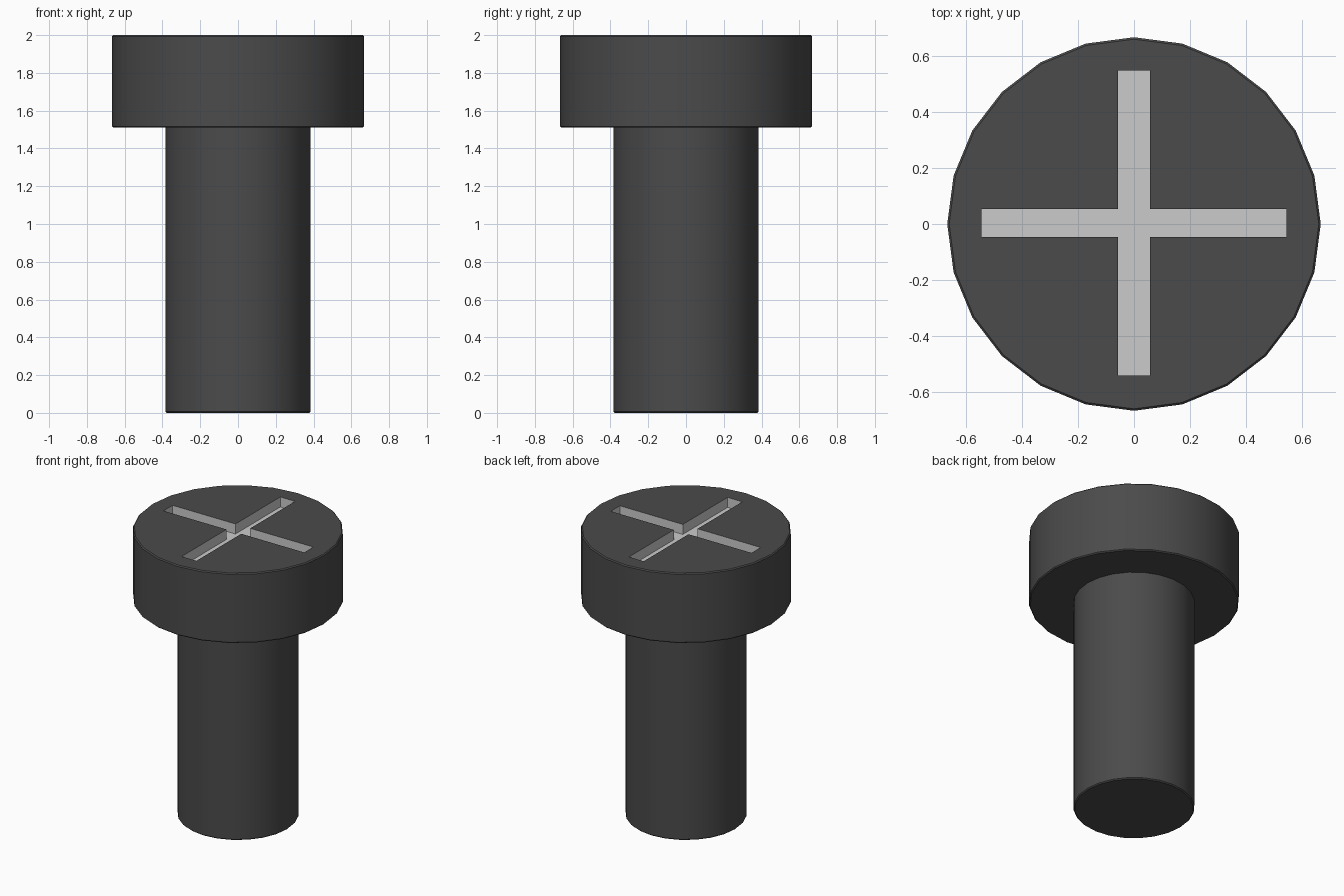
import bpy, bmesh, math

if "Cube" in bpy.data.objects:
    bpy.data.objects.remove(bpy.data.objects["Cube"])


def material(name, v):
    m = bpy.data.materials.new(name)
    m.diffuse_color = (v, v, v, 1)
    m.use_nodes = True
    m.node_tree.nodes["Principled BSDF"].inputs["Base Color"].default_value = m.diffuse_color
    return m


dark = material("dark_metal", 0.07)
light = material("slot_grey", 0.8)


def to_object(bm, name):
    bmesh.ops.recalc_face_normals(bm, faces=bm.faces)
    me = bpy.data.meshes.new(name)
    bm.to_mesh(me)
    bm.free()
    ob = bpy.data.objects.new(name, me)
    bpy.context.collection.objects.link(ob)
    return ob


def select(ob):
    bpy.ops.object.select_all(action='DESELECT')
    ob.select_set(True)
    bpy.context.view_layer.objects.active = ob


# Screw body: stepped profile with slightly eased rims, lathed in 24 steps
profile = [(0.377, 0), (0.384, 0.007), (0.384, 1.51), (0.66, 1.51),
           (0.667, 1.517), (0.667, 1.993), (0.66, 2.0)]
SIDES = 24
bm = bmesh.new()
rings = [[bm.verts.new((r * math.cos(2 * math.pi * i / SIDES),
                        r * math.sin(2 * math.pi * i / SIDES), z))
          for i in range(SIDES)] for r, z in profile]
for a, b in zip(rings, rings[1:]):
    for i in range(SIDES):
        j = (i + 1) % SIDES
        bm.faces.new((a[i], a[j], b[j], b[i]))
bm.faces.new(rings[0])
bm.faces.new(rings[-1])
screw = to_object(bm, "screw")
screw.data.materials.append(dark)
screw.data.materials.append(light)

# Cross-shaped recess cutter, one outline extruded down to the slot floor
W, H, L, FLOOR = 0.057, 0.05, 0.545, 1.93
outline = [(L, -H), (L, H), (W, H), (W, L), (-W, L), (-W, H),
           (-L, H), (-L, -H), (-W, -H), (-W, -L), (W, -L), (W, -H)]
bm = bmesh.new()
base = bm.faces.new([bm.verts.new((x, y + 0.004, FLOOR)) for x, y in outline])
ext = bmesh.ops.extrude_face_region(bm, geom=[base])
for v in ext["geom"]:
    if isinstance(v, bmesh.types.BMVert):
        v.co.z = 2.1
cutter = to_object(bm, "slot_cutter")
cutter.hide_render = True

select(screw)
mod = screw.modifiers.new("cross_slot", 'BOOLEAN')
mod.operation = 'DIFFERENCE'
mod.solver = 'EXACT'
mod.object = cutter
bpy.ops.object.modifier_apply(modifier=mod.name)
bpy.data.objects.remove(cutter)

# Light faces inside the recess
for p in screw.data.polygons:
    c = p.center
    inside = 1.8 < c.z < 1.995 and math.hypot(c.x, c.y) < 0.6
    p.material_index = 1 if inside else 0

select(screw)
bpy.ops.object.shade_smooth_by_angle(angle=math.radians(30))
